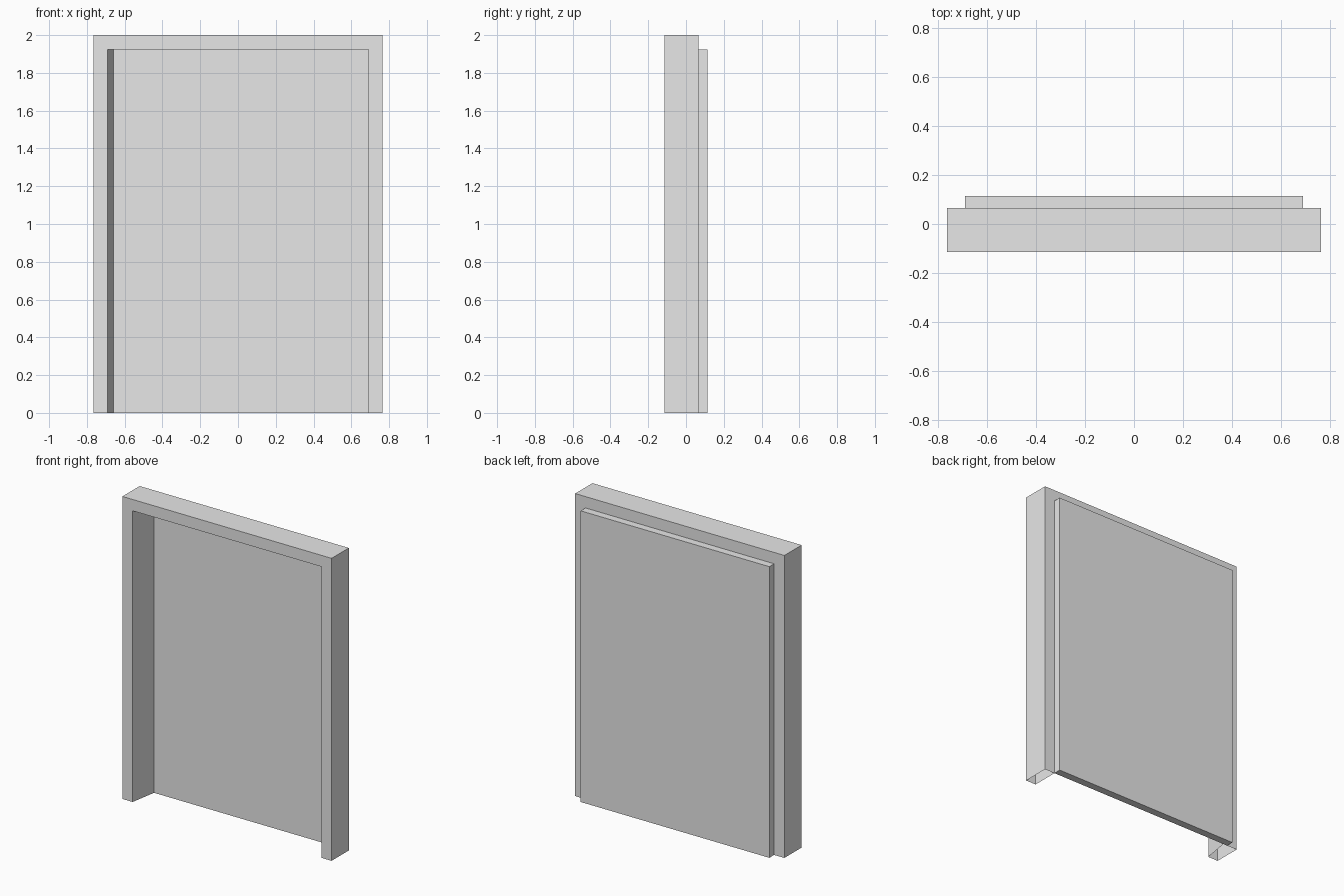
import bpy
import bmesh

cube = bpy.data.objects.get("Cube")
if cube:
    bpy.data.objects.remove(cube, do_unlink=True)

# One plain grey for everything
grey = bpy.data.materials.new("light_grey")
grey.use_nodes = True
colour = (0.8, 0.8, 0.8, 1.0)
grey.diffuse_color = colour
grey.node_tree.nodes["Principled BSDF"].inputs["Base Color"].default_value = colour

W, H = 0.765, 2.0             # frame half width and height
OPEN, OPEN_H = 0.69, 1.925    # opening half width and height
FRONT, BACK, DOOR_BACK = -0.115, 0.065, 0.115
SPLAY = 0.03                  # inward slant of the right jamb at the back


def finish(name, bm):
    bmesh.ops.recalc_face_normals(bm, faces=bm.faces)
    mesh = bpy.data.meshes.new(name)
    bm.to_mesh(mesh)
    bm.free()
    mesh.materials.append(grey)
    obj = bpy.data.objects.new(name, mesh)
    bpy.context.collection.objects.link(obj)
    return obj


# Door frame: an arch outline joined front to back, left open under both legs
def arch(left, right, y):
    outer = [(-W, 0), (-W, H), (W, H), (W, 0)]
    inner = [(left, 0), (left, OPEN_H), (right, OPEN_H), (right, 0)]
    return ([bm.verts.new((x, y, z)) for x, z in outer],
            [bm.verts.new((x, y, z)) for x, z in inner])


bm = bmesh.new()
front_out, front_in = arch(-OPEN, OPEN, FRONT)
back_out, back_in = arch(-OPEN + SPLAY, OPEN, BACK)
for a, b in ((front_out, front_in), (back_out, back_in),
             (front_out, back_out), (front_in, back_in)):
    for i in range(3):
        bm.faces.new((a[i], a[i + 1], b[i + 1], b[i]))
finish("door_frame", bm)

# Door panel: a closed slab behind the opening
bm = bmesh.new()
bmesh.ops.create_cube(bm, size=1)
bmesh.ops.scale(bm, verts=bm.verts, vec=(2 * OPEN, DOOR_BACK - BACK, OPEN_H))
bmesh.ops.translate(bm, verts=bm.verts,
                    vec=(0, (DOOR_BACK + BACK) / 2, OPEN_H / 2))
finish("door_panel", bm)
